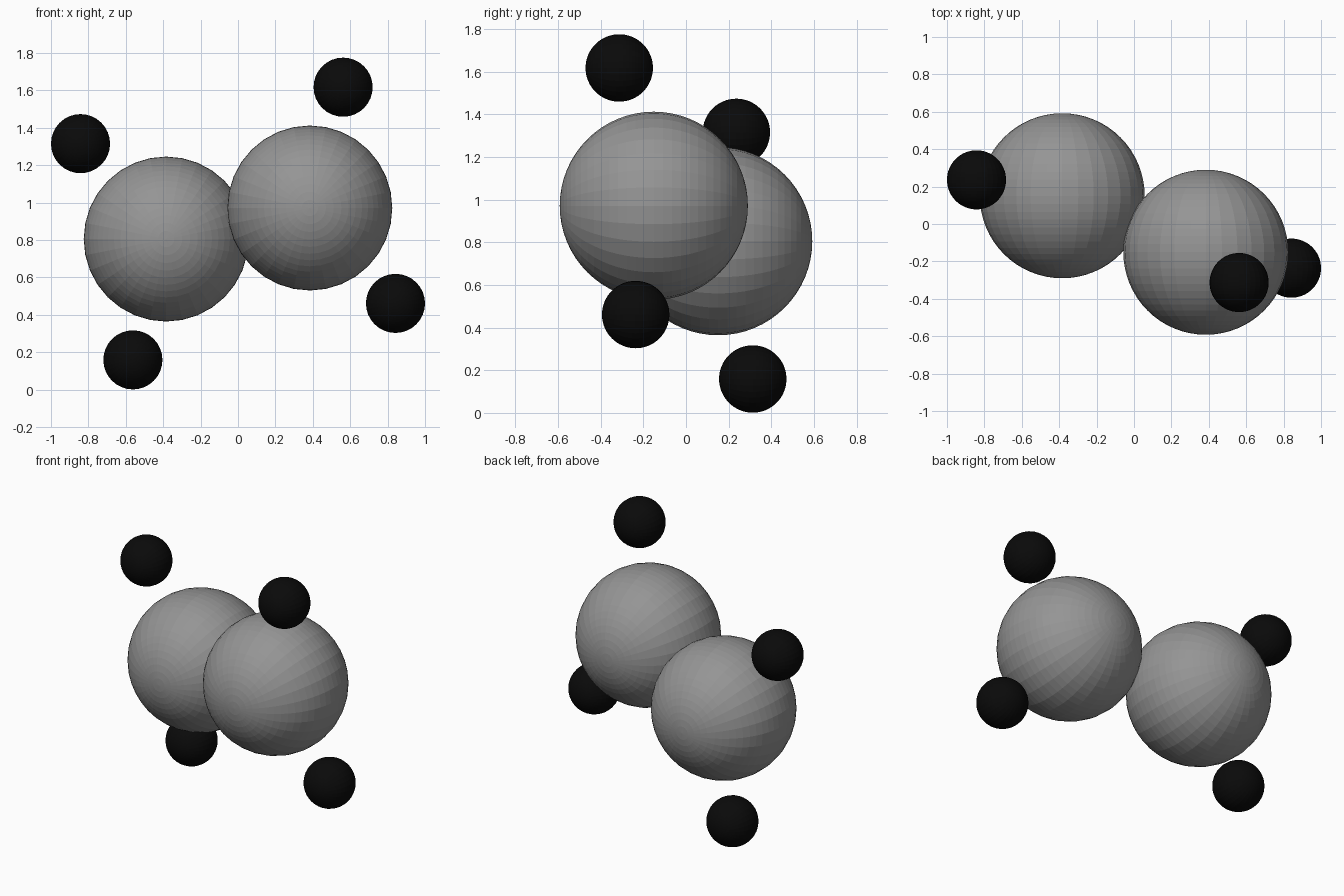
import bpy
from math import pi

if "Cube" in bpy.data.objects:
    bpy.data.objects.remove(bpy.data.objects["Cube"])

# Materials for the two kinds of ball
def material(name, v):
    m = bpy.data.materials.new(name)
    m.diffuse_color = (v, v, v, 1)
    m.use_nodes = True
    m.node_tree.nodes["Principled BSDF"].inputs["Base Color"].default_value = m.diffuse_color
    return m

grey = material("mid_grey", 0.3)
black = material("black", 0.003)

# One faceted ball with its poles along the y axis
def ball(name, loc, radius, mat):
    bpy.ops.mesh.primitive_uv_sphere_add(segments=32, ring_count=32, radius=radius,
                                         location=loc, rotation=(pi / 2, 0, 0))
    ob = bpy.context.object
    ob.name = name
    ob.data.materials.append(mat)
    bpy.ops.object.shade_flat()

# Two halves, point-mirrored through the model centre
MID = 0.888
for side, s in (("right", 1), ("left", -1)):
    def at(x, y, dz):
        return (s * x, s * y, MID + s * dz)
    ball(side + "_large_ball", at(0.384, -0.151, 0.083), 0.441, grey)
    ball(side + "_outer_small_ball", at(0.562, -0.313, 0.729), 0.158, black)
    ball(side + "_side_small_ball", at(0.842, -0.236, -0.427), 0.158, black)
